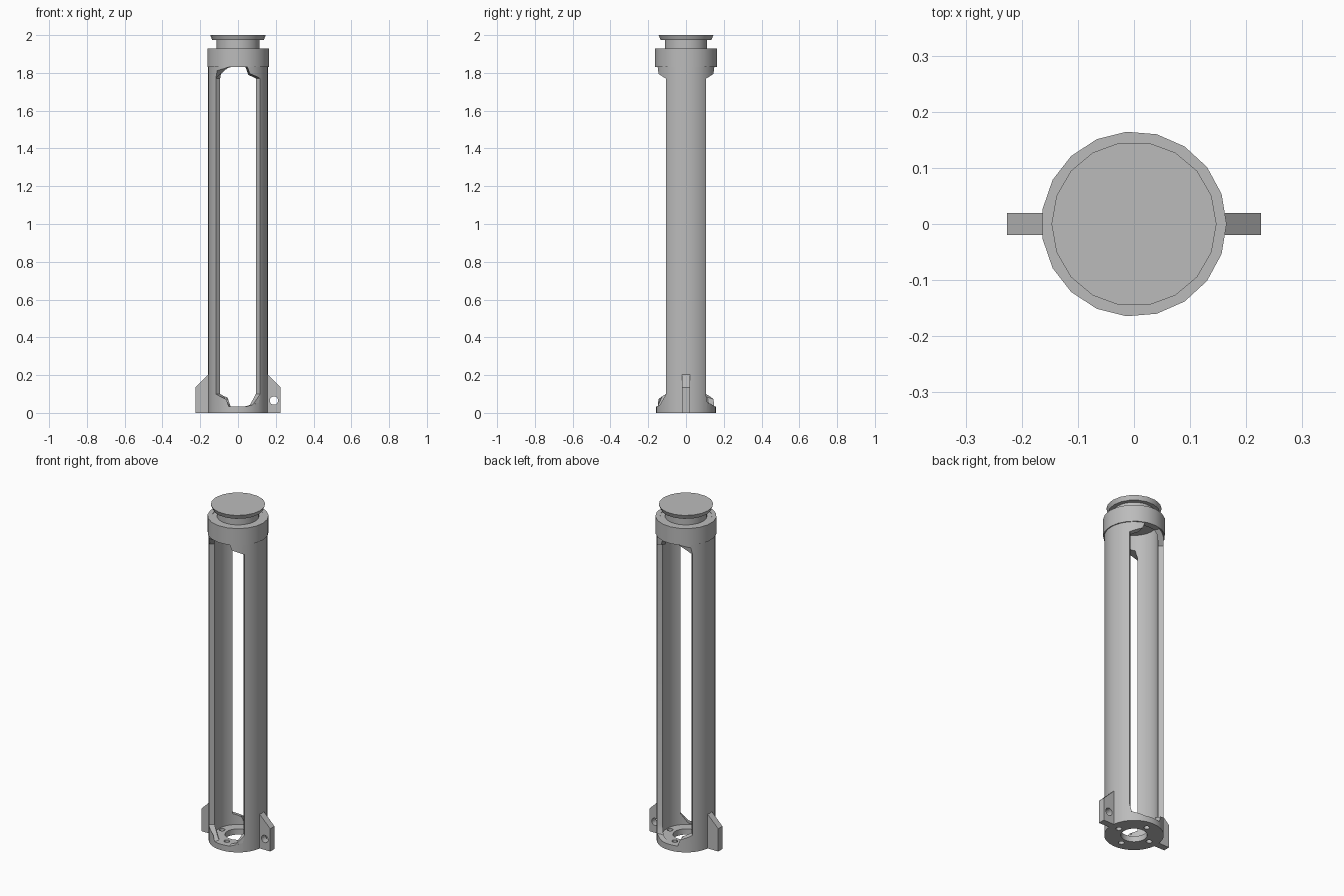
import bpy, bmesh, math
from mathutils import Matrix

old = bpy.data.objects.get("Cube")
if old:
    bpy.data.objects.remove(old)

GREY = (0.5, 0.5, 0.5, 1)
mat = bpy.data.materials.new("plain grey")
mat.use_nodes = True
mat.diffuse_color = GREY
mat.node_tree.nodes["Principled BSDF"].inputs["Base Color"].default_value = GREY


def finish(name, bm):
    bmesh.ops.recalc_face_normals(bm, faces=bm.faces)
    mesh = bpy.data.meshes.new(name)
    bm.to_mesh(mesh)
    bm.free()
    mesh.materials.append(mat)
    ob = bpy.data.objects.new(name, mesh)
    bpy.context.collection.objects.link(ob)
    return ob


def lathe(name, profile, sides):
    """Spin a closed (radius, z) loop round the z axis."""
    bm = bmesh.new()
    rings = []
    for i in range(sides):
        a = math.tau * i / sides
        rings.append([bm.verts.new((r * math.cos(a), r * math.sin(a), z))
                      for r, z in profile])
    count = len(profile)
    for i in range(sides):
        a, b = rings[i], rings[(i + 1) % sides]
        for j in range(count):
            k = (j + 1) % count
            bm.faces.new((a[j], b[j], b[k], a[k]))
    bmesh.ops.remove_doubles(bm, verts=bm.verts, dist=1e-5)
    return finish(name, bm)


def loft(name, first, second):
    """Close a solid between two matching outlines."""
    bm = bmesh.new()
    a = [bm.verts.new(p) for p in first]
    b = [bm.verts.new(p) for p in second]
    bm.faces.new(a)
    bm.faces.new(b)
    for i in range(len(a)):
        j = (i + 1) % len(a)
        bm.faces.new((a[i], a[j], b[j], b[i]))
    return finish(name, bm)


def rod(name, radius, depth, matrix):
    bm = bmesh.new()
    bmesh.ops.create_cone(bm, cap_ends=True, segments=20, radius1=radius,
                          radius2=radius, depth=depth, matrix=matrix)
    return finish(name, bm)


def activate(ob):
    bpy.ops.object.select_all(action='DESELECT')
    ob.select_set(True)
    bpy.context.view_layer.objects.active = ob


def cut(ob, cutter):
    cutter.hide_render = True
    mod = ob.modifiers.new("cut", 'BOOLEAN')
    mod.operation = 'DIFFERENCE'
    mod.solver = 'EXACT'
    mod.object = cutter
    activate(ob)
    bpy.ops.object.modifier_apply(modifier=mod.name)
    bpy.data.objects.remove(cutter)


def smooth(ob):
    activate(ob)
    bpy.ops.object.shade_smooth_by_angle(angle=math.radians(30))


# Tube with a drilled floor
tube = lathe("slotted_tube", [(0.07, 0), (0.158, 0), (0.158, 1.92), (0.127, 1.92),
                              (0.127, 0.034), (0.07, 0.034)], 48)

# Long front and back windows with radial sides and chamfered corners
half = [(0.333, 0.035), (1.12, 0.1), (1.12, 1.77), (0.333, 1.83)]
outline = half + [(-t, z) for t, z in reversed(half)]
for side in (-1, 1):
    near, far = ([(t * d, side * d, z) for t, z in outline] for d in (0.03, 0.3))
    cut(tube, loft("window_cutter", near, far))

# Screw holes in the floor
for i in range(4):
    a = i * math.pi / 2
    spot = Matrix.Translation((0.105 * math.cos(a), 0.105 * math.sin(a), 0))
    cut(tube, rod("screw_cutter", 0.016, 0.1, spot))
smooth(tube)

# Collar and cap
collar = lathe("collar", [(0.14, 1.83), (0.165, 1.83), (0.165, 1.93), (0.14, 1.93)], 19)
smooth(collar)
cap = lathe("cap", [(0, 1.91), (0.15, 1.91), (0.15, 1.928), (0.114, 1.928),
                    (0.114, 1.975), (0.137, 1.975), (0.147, 2.0), (0, 2.0)], 18)
smooth(cap)

# Side mounting fins, the left one drilled
shape = [(0.14, 0), (0.226, 0), (0.226, 0.135), (0.155, 0.205), (0.14, 0.205)]
for name, side in (("left_fin", 1), ("right_fin", -1)):
    front, back = ([(side * x, y, z) for x, z in shape] for y in (-0.02, 0.02))
    fin = loft(name, front, back)
    if side > 0:
        spot = Matrix.Translation((0.19, 0, 0.065)) @ Matrix.Rotation(math.pi / 2, 4, 'X')
        cut(fin, rod("fin_cutter", 0.022, 0.1, spot))
